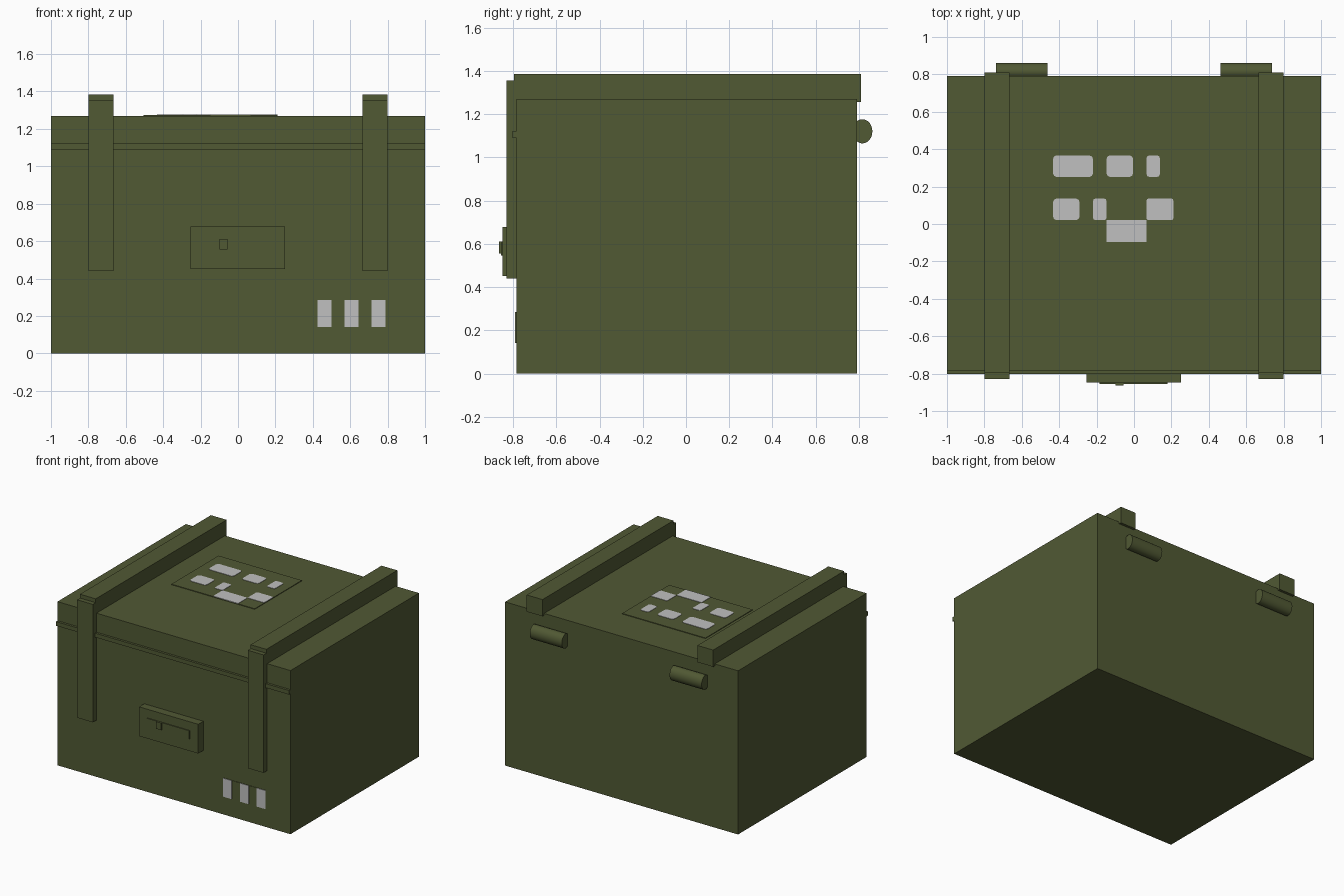
import bpy, bmesh, math
from mathutils import Vector

cube = bpy.data.objects.get("Cube")
if cube:
    bpy.data.objects.remove(cube, do_unlink=True)


def material(name, rgb):
    m = bpy.data.materials.new(name)
    m.use_nodes = True
    m.diffuse_color = (*rgb, 1)
    m.node_tree.nodes["Principled BSDF"].inputs["Base Color"].default_value = (*rgb, 1)
    return m


olive = material("olive green", (0.082, 0.1, 0.034))
pale = material("pale grey", (0.53, 0.53, 0.53))


def finish(name, bm, mat):
    bmesh.ops.recalc_face_normals(bm, faces=bm.faces)
    mesh = bpy.data.meshes.new(name)
    bm.to_mesh(mesh)
    bm.free()
    mesh.materials.append(mat)
    ob = bpy.data.objects.new(name, mesh)
    bpy.context.collection.objects.link(ob)
    return ob


def box(name, xs, ys, zs, mat=olive, clip=0):
    """Box from axis ranges; clip cuts the four upright corners."""
    bm = bmesh.new()
    bmesh.ops.create_cube(bm, size=1)
    for v in bm.verts:
        v.co = Vector([(r[0] + r[1]) / 2 + c * (r[1] - r[0]) for r, c in zip((xs, ys, zs), v.co)])
    if clip:
        upright = [e for e in bm.edges if abs(e.verts[0].co.z - e.verts[1].co.z) > 1e-4]
        bmesh.ops.bevel(bm, geom=upright, offset=clip, segments=2, affect='EDGES', profile=0.5)
    return finish(name, bm, mat)


FRONT, BACK, TOP = -0.785, 0.79, 1.27

# Crate body and lid lip
box("crate_body", (-1, 1), (FRONT, BACK), (0, TOP))
box("lid_lip", (-1, 1), (-0.803, FRONT + 0.01), (1.09, 1.122))

# Straps and hinges on both sides
for side, s in (("right", -1), ("left", 1)):
    xs = sorted((0.665 * s, 0.8 * s))
    box(side + "_top_batten", xs, (-0.795, 0.81), (1.255, 1.385))
    box(side + "_front_batten", xs, (-0.83, FRONT + 0.01), (0.44, 1.355))

    bm = bmesh.new()
    bmesh.ops.create_cone(bm, cap_ends=True, segments=24, radius1=1, radius2=1, depth=0.275)
    for v in bm.verts:
        x, y, z = v.co
        v.co = (z + 0.6 * s, 0.816 + 0.046 * y, 1.12 + 0.056 * x)
    hinge = finish(side + "_hinge", bm, olive)
    bpy.ops.object.select_all(action='DESELECT')
    hinge.select_set(True)
    bpy.context.view_layer.objects.active = hinge
    bpy.ops.object.shade_smooth_by_angle(angle=math.radians(40))

# Latch on the front
box("latch_block", (-0.255, 0.252), (-0.848, FRONT + 0.01), (0.45, 0.677))
box("latch_plate", (-0.185, 0.18), (-0.855, -0.84), (0.545, 0.61))
box("latch_catch", (-0.1, -0.055), (-0.864, -0.85), (0.555, 0.61))

# Raised label panel on the lid
CELL, ROW, X0, Y0 = 0.0715, 0.1155, -0.505, -0.095
box("lid_panel", (X0, X0 + 10 * CELL), (Y0, Y0 + 5 * ROW), (TOP - 0.01, 1.275))

# Painted blocks on the panel: first column, last column, row, corner clip
blocks = [(1, 4, 3, 0.02), (5, 7, 3, 0.02), (8, 9, 3, 0.015),
          (1, 3, 1, 0.02), (4, 5, 1, 0.012), (8, 10, 1, 0.01), (5, 8, 0, 0)]
for i, (a, b, row, clip) in enumerate(blocks):
    box(f"lid_marking_{i + 1}", (X0 + a * CELL, X0 + b * CELL),
        (Y0 + row * ROW, Y0 + (row + 1) * ROW), (1.274, 1.278), pale, clip)

# Stripes on the front, over a thin backing plate
box("stripe_backing", (0.425, 0.79), (FRONT - 0.003, FRONT + 0.005), (0.14, 0.284))
for i in range(3):
    x = 0.425 + i * 0.1445
    box(f"front_stripe_{i + 1}", (x, x + 0.075), (FRONT - 0.006, FRONT), (0.14, 0.284), pale)
